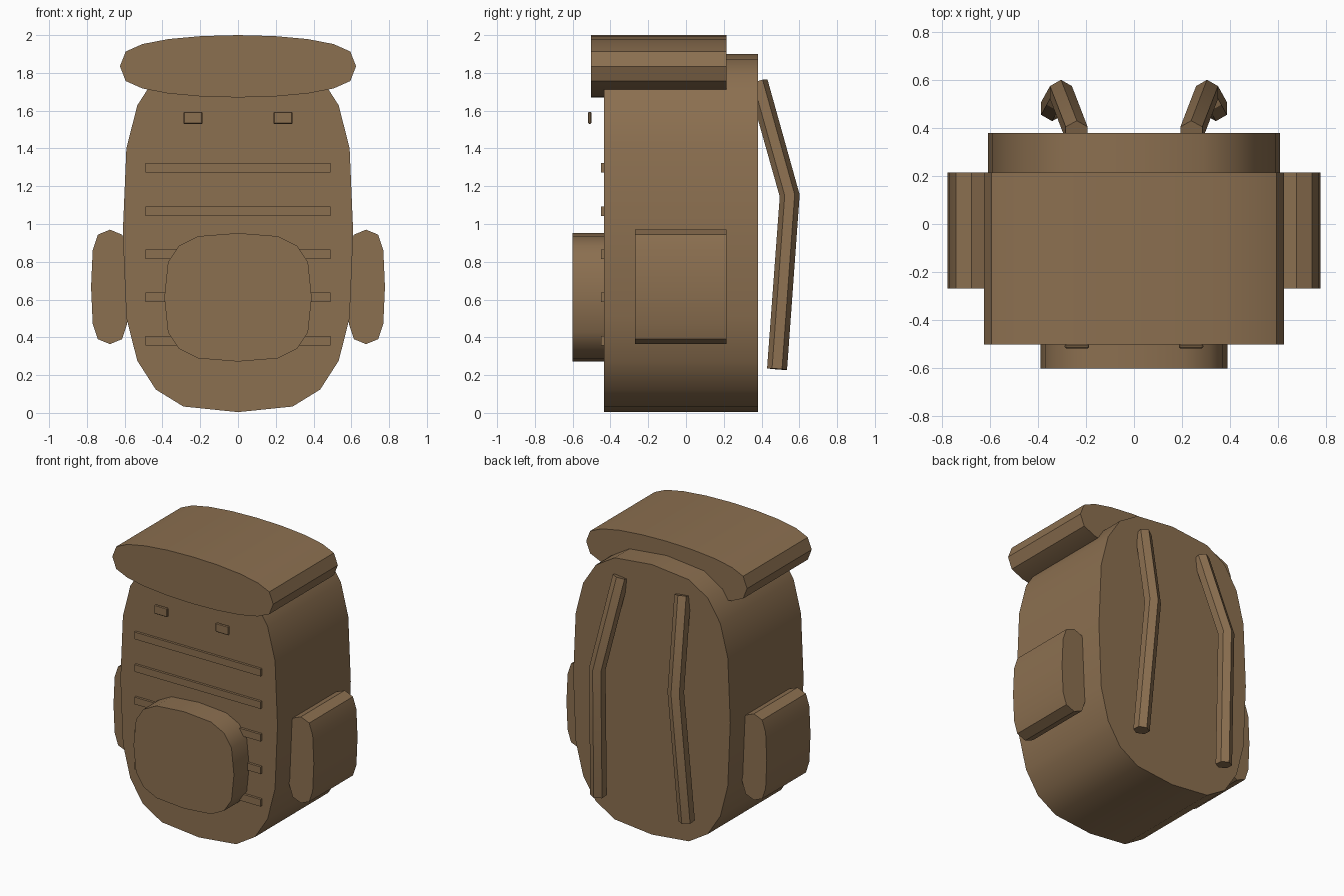
import bpy, bmesh, math
from mathutils import Vector

if "Cube" in bpy.data.objects:
    bpy.data.objects.remove(bpy.data.objects["Cube"])

brown = bpy.data.materials.new("brown canvas")
brown.diffuse_color = (0.26, 0.16, 0.08, 1)
brown.use_nodes = True
brown.node_tree.nodes["Principled BSDF"].inputs["Base Color"].default_value = brown.diffuse_color


def finish(name, bm):
    bmesh.ops.recalc_face_normals(bm, faces=bm.faces)
    mesh = bpy.data.meshes.new(name)
    bm.to_mesh(mesh)
    bm.free()
    mesh.materials.append(brown)
    ob = bpy.data.objects.new(name, mesh)
    bpy.context.collection.objects.link(ob)
    bpy.ops.object.select_all(action='DESELECT')
    ob.select_set(True)
    bpy.context.view_layer.objects.active = ob
    bpy.ops.object.shade_smooth_by_angle(angle=math.radians(32))
    return ob


def loft(name, rings):
    """Closed solid through a list of rings of equal length."""
    bm = bmesh.new()
    rows = [[bm.verts.new(p) for p in ring] for ring in rings]
    n = len(rows[0])
    for a, b in zip(rows, rows[1:]):
        for i in range(n):
            j = (i + 1) % n
            bm.faces.new((a[i], a[j], b[j], b[i]))
    bm.faces.new(rows[0])
    bm.faces.new(rows[-1])
    return finish(name, bm)


def pillow(name, x, z, rx, rz, y0, y1, n, ex=0.636, ez=0.636):
    """Rounded outline in the front plane, extruded along y."""
    outline = []
    for i in range(n):
        t = 2 * math.pi * i / n
        c, s = math.cos(t), math.sin(t)
        outline.append((x + rx * math.copysign(abs(c) ** ex, c),
                        z + rz * math.copysign(abs(s) ** ez, s)))
    return loft(name, [[(px, y, pz) for px, pz in outline] for y in (y0, y1)])


def box(name, centre, size, bevel=0):
    bm = bmesh.new()
    bmesh.ops.create_cube(bm, size=1)
    for v in bm.verts:
        v.co = Vector(centre) + Vector([a * b for a, b in zip(v.co, size)])
    if bevel:
        bmesh.ops.bevel(bm, geom=bm.edges[:], offset=bevel, segments=1, affect='EDGES')
    return finish(name, bm)


def tube(name, path, radius):
    """Six-sided strap with mitred bends."""
    pts = [Vector(p) for p in path]
    rings = []
    for i, p in enumerate(pts):
        t = (pts[min(i + 1, len(pts) - 1)] - p).normalized() + (p - pts[max(i - 1, 0)]).normalized()
        t.normalize()
        u = Vector((0, 1, 0))
        u = (u - t * u.dot(t)).normalized()
        v = t.cross(u)
        rings.append([p + radius * (u * math.cos(k * math.pi / 3) + v * math.sin(k * math.pi / 3))
                      for k in range(6)])
    return loft(name, rings)


# Main bag, lid and front pocket
pillow("bag_body", 0, 0.952, 0.61, 0.948, -0.433, 0.38, 20)
pillow("top_lid", 0, 1.835, 0.625, 0.165, -0.502, 0.215, 20, ex=1.0)
pillow("front_pocket", 0, 0.612, 0.39, 0.34, -0.602, -0.42, 16)

# Webbing strips across the front
for i in range(5):
    box(f"webbing_strip_{i + 1}", (0, -0.435, 0.383 + 0.2285 * i), (0.98, 0.03, 0.05))

# Paired side pockets, buckles and shoulder straps
for side, s in (("left", -1), ("right", 1)):
    pillow(f"{side}_side_pocket", s * 0.678, 0.667, 0.1, 0.303, -0.27, 0.215, 12)
    box(f"{side}_buckle", (s * 0.238, -0.51, 1.562), (0.102, 0.018, 0.064), 0.005)
    tube(f"{side}_shoulder_strap",
         [(s * 0.24, 0.38, 1.752), (s * 0.305, 0.549, 1.15), (s * 0.342, 0.482, 0.232)], 0.053)
